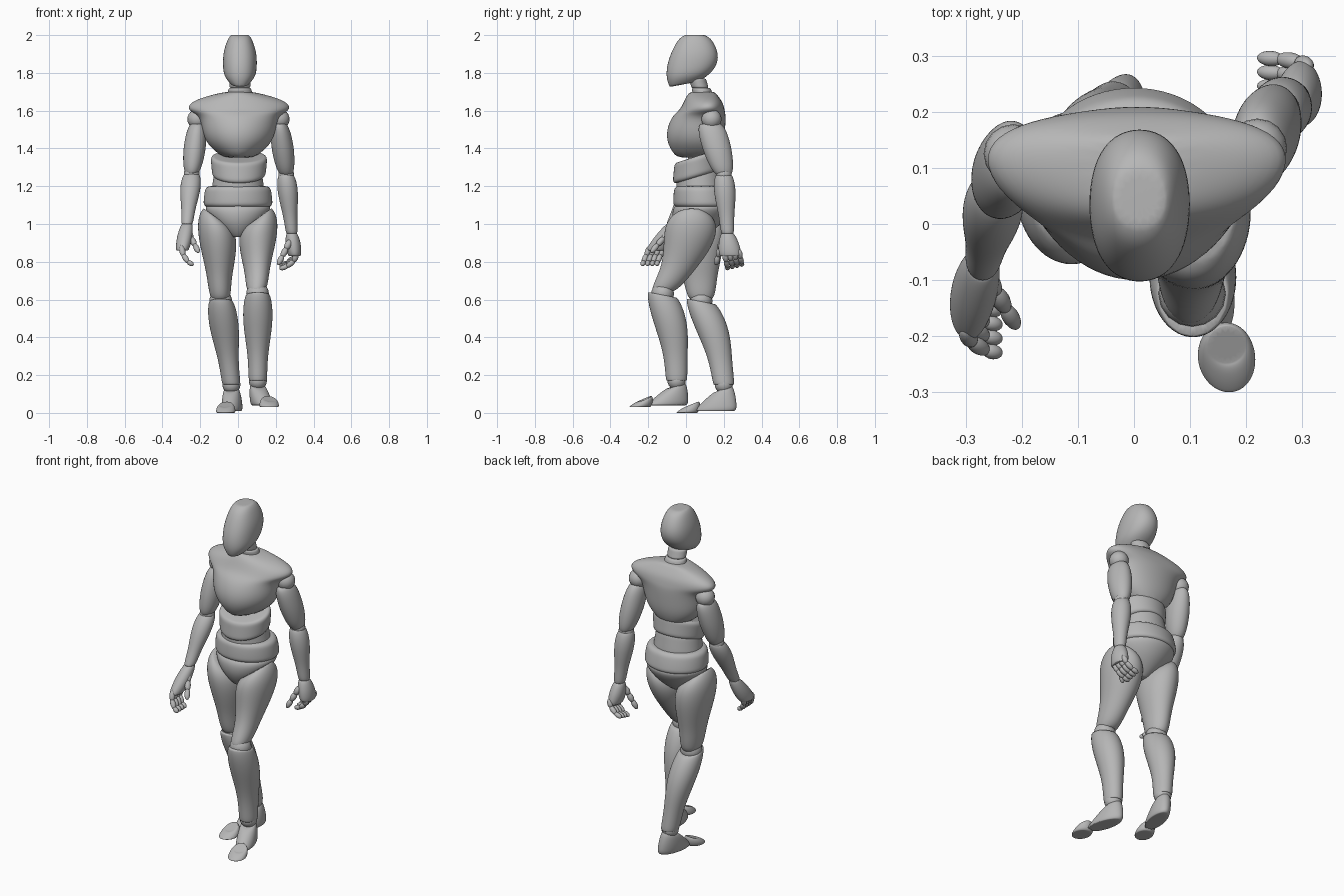
import bpy, bmesh, math
from mathutils import Vector, Matrix

default = bpy.data.objects.get("Cube")
if default:
    bpy.data.objects.remove(default, do_unlink=True)

grey = bpy.data.materials.new("plain grey")
grey.use_nodes = True
grey.diffuse_color = (.47, .47, .47, 1)
shader = next(node for node in grey.node_tree.nodes if node.type == 'BSDF_PRINCIPLED')
shader.inputs["Base Color"].default_value = grey.diffuse_color


def finish(name, bm, levels=0):
    """Turn a bmesh into a smooth grey object."""
    bmesh.ops.recalc_face_normals(bm, faces=bm.faces)
    for face in bm.faces:
        face.smooth = True
    mesh = bpy.data.meshes.new(name)
    bm.to_mesh(mesh)
    bm.free()
    mesh.materials.append(grey)
    part = bpy.data.objects.new(name, mesh)
    bpy.context.collection.objects.link(part)
    if levels:
        smooth = part.modifiers.new("smooth", 'SUBSURF')
        smooth.levels = smooth.render_levels = levels


def loft(name, rings, top_tilt=(0, 0), bottom_tilt=(0, 0), sweep=0, power=1, yaw=0, rim=.5):
    """Skin a stack of rings, each a centre, half width and half depth.
    A tilt is the rise of a ring towards +x and +y."""
    sides = 16
    swell = 1.03
    bm = bmesh.new()
    crease = bm.edges.layers.float.new("crease_edge")
    turn = Matrix.Rotation(math.radians(yaw), 3, 'Z')
    loops = []
    for row, (centre, width, depth) in enumerate(rings):
        tilt = Vector(top_tilt).lerp(Vector(bottom_tilt), row / (len(rings) - 1))
        loop = []
        for i in range(sides):
            angle = math.tau * i / sides
            c, s = math.cos(angle), math.sin(angle)
            x = math.copysign(abs(c) ** power, c) * width * swell
            y = math.copysign(abs(s) ** power, s) * depth * swell + sweep * c * c
            loop.append(bm.verts.new(centre + turn @ Vector((x, y, tilt.x * c + tilt.y * s))))
        loops.append(loop)
    for low, high in zip(loops, loops[1:]):
        for i in range(sides):
            j = (i + 1) % sides
            bm.faces.new((low[i], low[j], high[j], high[i]))
    for end in (loops[0], loops[-1]):
        cap = bm.faces.new(end)
        for edge in cap.edges:
            edge[crease] = rim
    finish(name, bm, levels=2)


def segment(name, top, bottom, top_size, bottom_size, bulge=0, ripple=0, bow=0,
            soften=.12, **style):
    """A muscle-like part: it swells by bulge, is fuller above and leaner below
    by ripple, bows in y, and has softened rims."""
    top, bottom = Vector(top), Vector(bottom)
    top_size, bottom_size = Vector(top_size), Vector(bottom_size)
    steps = 8
    rings = []
    for i in range(steps + 1):
        t = (1 - math.cos(math.pi * i / steps)) / 2
        arch = math.sin(math.pi * t)
        centre = top.lerp(bottom, t) + Vector((0, bow * arch, 0))
        swelling = bulge * arch + ripple * math.sin(math.tau * t)
        rounding = 1 - abs(2 * t - 1) ** 12 * soften
        width, depth = top_size.lerp(bottom_size, t)
        rings.append((centre, (width + swelling) * rounding, (depth + swelling) * rounding))
    loft(name, rings, **style)


def bead(bm, centre, scale, aim=Matrix()):
    place = Matrix.Translation(centre) @ aim @ Matrix.Diagonal((*scale, 1))
    bmesh.ops.create_uvsphere(bm, u_segments=16, v_segments=12, radius=1, matrix=place)


def ball(name, centre, radius):
    bm = bmesh.new()
    bead(bm, centre, (radius, radius, radius))
    finish(name, bm)


def finger(name, path, radius):
    """One stretched bead for each bone."""
    bm = bmesh.new()
    for start, end in zip(path, path[1:]):
        a, b = Vector(start), Vector(end)
        aim = (b - a).to_track_quat('Z', 'Y').to_matrix().to_4x4()
        bead(bm, (a + b) / 2, (radius, radius, (b - a).length * .68), aim)
        radius *= .92
    finish(name, bm)


def stack(name, middle, profile, **style):
    """Rings from height, half width, half depth and y of the centre."""
    loft(name, [(Vector((middle, y, z)), w, d) for z, w, d, y in profile], **style)


def leg(side, hip, knee, shin_top, ankle, heel, toes, bow, yaw):
    outward = math.copysign(.05, hip[0])
    segment(side + "_thigh", hip, knee, (.095, .135), (.06, .078), bulge=.008, ripple=.01,
            bow=bow, soften=.3, top_tilt=(outward, 0))
    ball(side + "_knee", Vector(knee).lerp(Vector(shin_top), .7), .06)
    segment(side + "_shin", shin_top, ankle, (.07, .085), (.052, .06), bulge=.006,
            ripple=.009, bow=.02, top_tilt=(0, -.015))
    ball(side + "_ankle", ankle, .048)
    top = Vector(ankle) - Vector((0, 0, .025))
    segment(side + "_foot", top, heel, (.04, .05), (.05, .115), bulge=.005,
            top_tilt=(0, .015), yaw=yaw)
    segment(side + "_toes", Vector(toes) + Vector((0, .03, .045)), toes, (.038, .038),
            (.05, .06), bulge=.005, top_tilt=(0, .015), yaw=yaw)


def arm(side, shoulder, elbow, wrist, knuckles):
    shoulder, elbow, wrist = Vector(shoulder), Vector(elbow), Vector(wrist)
    ball(side + "_shoulder", shoulder + Vector((0, .005, .025)), .053)
    segment(side + "_upper_arm", shoulder, elbow, (.045, .07), (.04, .05), bulge=.016,
            soften=.25)
    ball(side + "_elbow", elbow, .042)
    segment(side + "_forearm", elbow, wrist, (.047, .05), (.034, .038), bulge=.006,
            ripple=.006, soften=.2)
    segment(side + "_palm", wrist, knuckles, (.03, .035), (.034, .058), bulge=.008)


# Head and neck
stack("head", .01, [(2, .045, .05, .045), (1.985, .062, .085, .045), (1.91, .088, .125, .045),
                    (1.84, .09, .135, .033), (1.78, .084, .115, .012), (1.74, .045, .075, -.01)],
      bottom_tilt=(0, .015), power=.9)
segment("upper_neck", (.01, .06, 1.77), (.01, .075, 1.72), (.055, .045), (.055, .045))
segment("lower_neck", (.01, .08, 1.72), (.01, .095, 1.66), (.06, .05), (.07, .055))

# Torso: the chest overhangs the shoulders, then a belted waist
stack("chest", .005, [(1.7, .07, .065, .085), (1.675, .18, .085, .085), (1.64, .265, .105, .09),
                      (1.6, .27, .12, .083), (1.575, .205, .14, .068), (1.5, .195, .155, .05),
                      (1.42, .17, .15, .05), (1.35, .08, .11, .06)],
      sweep=.03, rim=.3)
segment("upper_abdomen", (.005, .06, 1.36), (.005, .06, 1.25), (.15, .12), (.14, .13),
        top_tilt=(0, .035), bottom_tilt=(0, .035))
segment("lower_abdomen", (0, .065, 1.28), (0, .075, 1.17), (.125, .115), (.14, .125),
        top_tilt=(0, .03))
segment("hip_belt", (0, .08, 1.2), (0, .09, 1.09), (.17, .14), (.182, .156), bulge=.003)
segment("pelvis", (0, .09, 1.1), (0, .04, .93), (.18, .155), (.04, .06), bulge=.025)

# Legs: the left one steps forward, the right one trails
leg("left", hip=(.11, .03, 1.035), knee=(.1, -.12, .645), shin_top=(.105, -.125, .625),
    ankle=(.105, -.05, .17), heel=(.125, -.1, .04), toes=(.165, -.245, .03), bow=.04, yaw=16)
leg("right", hip=(-.115, .06, 1.035), knee=(-.095, .08, .6), shin_top=(-.09, .08, .59),
    ankle=(-.035, .2, .15), heel=(-.03, .155, .01), toes=(-.065, .005, 0), bow=0, yaw=-12)

# Arms: the left one swings back, the right one forward
arm("left", shoulder=(.22, .13, 1.53), elbow=(.255, .2, 1.26), wrist=(.285, .22, .95),
    knuckles=(.3, .235, .83))
arm("right", shoulder=(-.215, .12, 1.53), elbow=(-.245, .06, 1.265), wrist=(-.27, -.07, 1),
    knuckles=(-.295, -.155, .86))

# Fingers curl inwards from a row of knuckles
bones = ((0, 0, 0), (.01, -.02, -.045), (.035, -.035, -.08), (.06, -.04, -.095))
for i, label in enumerate(("index", "middle", "ring", "little")):
    row = i * .025
    finger("right_" + label + "_finger",
           [(-.3 + x, row + y - .19, .88 + z) for x, y, z in bones], .016)
    finger("left_" + label + "_finger",
           [(.31 - x * 1.4, row - y * .4 + .205, .84 + z * .8 + row / 4) for x, y, z in bones],
           .016)

# Thumbs
for side, base, lean in (("left", (.275, .19, .91), (-.02, -.01, -.04)),
                         ("right", (-.265, -.09, .96), (.018, -.03, -.035))):
    finger(side + "_thumb", [Vector(base) + Vector(lean) * i for i in range(4)], .018)
